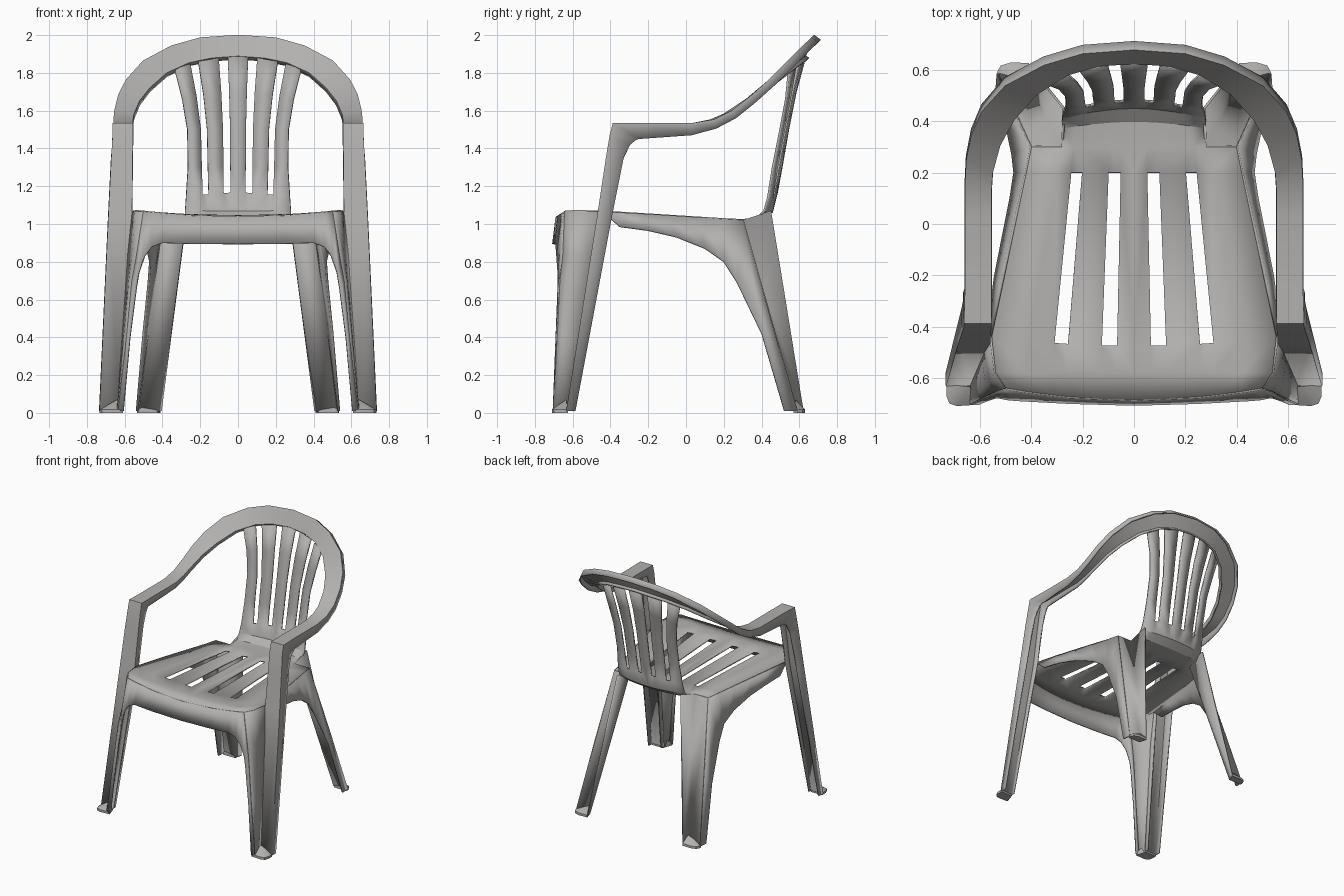
import bpy
import bmesh
import math
from mathutils import Vector

default_cube = bpy.data.objects.get("Cube")
if default_cube:
    bpy.data.objects.remove(default_cube, do_unlink=True)

# One moulded plastic for the whole chair
plastic = bpy.data.materials.new("warm grey plastic")
plastic.use_nodes = True
colour = (0.45, 0.44, 0.43, 1)
plastic.diffuse_color = colour
plastic.node_tree.nodes["Principled BSDF"].inputs["Base Color"].default_value = colour

WALL = 0.012


def finish(name, mesh_builder, wall=WALL):
    """Turn a half shell into a mirrored, smooth shaded part with wall thickness."""
    bmesh.ops.remove_doubles(mesh_builder, verts=mesh_builder.verts, dist=0.0005)
    bmesh.ops.recalc_face_normals(mesh_builder, faces=mesh_builder.faces)
    mesh = bpy.data.meshes.new(name)
    mesh_builder.to_mesh(mesh)
    mesh_builder.free()
    mesh.materials.append(plastic)
    part = bpy.data.objects.new(name, mesh)
    bpy.context.collection.objects.link(part)
    bpy.ops.object.select_all(action="DESELECT")
    part.select_set(True)
    bpy.context.view_layer.objects.active = part
    bpy.ops.object.shade_smooth_by_angle(angle=math.radians(32))
    mirror = part.modifiers.new("mirror", "MIRROR")
    mirror.merge_threshold = 0.002
    if wall:
        solid = part.modifiers.new("wall", "SOLIDIFY")
        solid.thickness = wall
        solid.offset = 0
    return part


def loft(name, chains, is_hole=lambda row, column: False):
    """Skin quads between neighbouring chains of points, leaving out holes."""
    builder = bmesh.new()
    grid = [[builder.verts.new(point) for point in chain] for chain in chains]
    for row, (near, far) in enumerate(zip(grid, grid[1:])):
        for column in range(len(near) - 1):
            if not is_hole(row, column):
                builder.faces.new((near[column], near[column + 1],
                                   far[column + 1], far[column]))
    for vert in [v for v in builder.verts if not v.link_faces]:
        builder.verts.remove(vert)
    return finish(name, builder)


def foot(name, apex, rim):
    """Low pyramid ramp that closes the bottom of a leg channel."""
    builder = bmesh.new()
    top = builder.verts.new(apex)
    upper = [builder.verts.new((x, y, 0.018)) for x, y in rim]
    lower = [builder.verts.new((x, y, 0)) for x, y in rim]
    for i in range(len(rim)):
        j = (i + 1) % len(rim)
        builder.faces.new((top, upper[i], upper[j]))
        builder.faces.new((upper[i], lower[i], lower[j], upper[j]))
    builder.faces.new(lower)
    return finish(name, builder, wall=0)


# Seat and backrest: one sheet, each row giving
# centre y, centre z, edge y, edge z, slot scale, inner half width, outer half width
sheet_rows = [
    (-.685, 1.035, -.64, 1.065, .068, .42, .50),
    (-.58, 1.04, -.58, 1.068, .067, .42, .54),
    (-.475, 1.042, -.44, 1.065, .066, .41, .555),
    (.2, 1.025, .2, 1.025, .052, .3, .42),
    (.3, 1.02, .3, 1.02, .05, .28, .4),
    (.4, 1.025, .375, 1.03, .045, .28, .28),
    (.455, 1.065, .415, 1.07, .042, .28, .28),
    (.48, 1.165, .435, 1.14, .04, .275, .275),
    (.505, 1.3, .46, 1.3, .041, .265, .265),
    (.54, 1.5, .5, 1.5, .042, .268, .268),
    (.58, 1.7, .53, 1.66, .047, .295, .295),
    (.63, 1.885, .545, 1.82, .054, .335, .335),
]
SEAT_SLOT_ROW, SEAT_END_ROW, BACK_SLOT_ROW = 2, 4, 7


def sheet_row(yc, zc, ye, ze, slot, inner, outer):
    across = [0] + [slot * k for k in (1, 1.9, 3.9, 4.7)] + [inner, outer]
    bend = [(x / outer) ** 2 for x in across]
    return [(x, yc + (ye - yc) * t, zc + (ze - zc) * t) for x, t in zip(across, bend)]


def sheet_hole(row, column):
    slotted = row == SEAT_SLOT_ROW or row >= BACK_SLOT_ROW
    beside_back = row >= SEAT_END_ROW and column == 5
    return beside_back or (slotted and column in (1, 3))


loft("seat_and_backrest", [sheet_row(*row) for row in sheet_rows], sheet_hole)

# Arm band: inner edge, outer edge and rim offset (y, z), from foot to crown
band_rows = [
    ((.635, -.63, .01), (.73, -.63, .01), (.045, 0)),
    ((.565, -.465, 1.05), (.682, -.465, 1.05), (.075, 0)),
    ((.562, -.42, 1.35), (.667, -.42, 1.35), (.09, 0)),
    ((.56, -.4, 1.47), (.66, -.4, 1.47), (.105, -.05)),
    ((.56, -.385, 1.53), (.66, -.385, 1.53), (.12, -.085)),
    ((.56, -.25, 1.53), (.655, -.25, 1.53), (0, -.08)),
    ((.56, .03, 1.53), (.655, .03, 1.53), (0, -.06)),
    ((.56, .13, 1.55), (.655, .15, 1.55), (.01, -.045)),
    ((.555, .2, 1.58), (.65, .25, 1.6), (.015, -.04)),
    ((.525, .31, 1.65), (.63, .35, 1.68), (.02, -.035)),
    ((.47, .41, 1.72), (.59, .44, 1.76), (.025, -.03)),
    ((.38, .51, 1.8), (.5, .54, 1.86), (.03, -.03)),
    ((.26, .585, 1.855), (.35, .62, 1.94), (.03, -.025)),
    ((.14, .62, 1.88), (.2, .665, 1.982), (.03, -.025)),
    ((0, .63, 1.89), (0, .68, 1.996), (.03, -.025)),
]


def band_section(inner, outer, rim):
    inner, outer, drop = Vector(inner), Vector(outer), Vector((0, *rim))
    return [inner + drop * 0.6, inner, outer, outer + drop]


loft("arm_band_and_front_leg", [band_section(*row) for row in band_rows])

# Front apron flowing down into the inner wall of the front leg
apron_top = [(0, -.685, 1.035), (.25, -.674, 1.043), (.4, -.656, 1.055), (.46, -.648, 1.061),
             (.5, -.64, 1.065), (.535, -.65, .83), (.56, -.665, .7), (.59, -.68, .4),
             (.635, -.7, .01)]
apron_bottom = [(0, -.703, .893), (.25, -.696, .895), (.4, -.688, .9), (.455, -.685, .88),
                (.495, -.682, .83), (.525, -.675, .74), (.537, -.675, .66), (.57, -.685, .4),
                (.605, -.7, .01)]
loft("front_apron", [apron_top, apron_bottom])

# Outer wall of the front leg, rounding the seat corner to meet the arm band
wall_bend = [(.54, -.58, 1.068), (.557, -.61, .83), (.573, -.63, .7), (.6, -.655, .4),
             (.637, -.69, .01)]
wall_back = [(.558, -.44, 1.065), (.58, -.5, .83), (.588, -.52, .7), (.609, -.567, .4),
             (.635, -.63, .01)]
loft("front_leg_wall", [apron_top[4:], wall_bend, wall_back])

# Side apron sweeping back into the rear leg
side_top = [(.557, -.44, 1.064), (.52, -.25, 1.054), (.487, -.1, 1.045), (.45, .07, 1.034),
            (.42, .2, 1.025), (.4, .3, 1.02), (.47, .447, .5), (.53, .585, .01)]
side_bottom = [(.56, -.35, .985), (.54, -.2, .965), (.51, -.05, .93), (.48, .1, .87),
               (.465, .2, .8), (.473, .27, .69), (.5, .4, .42), (.535, .52, .01)]
loft("side_apron", [side_top, side_bottom])

# Rear leg: recessed V channel open to the outer back corner
channel_top = [(.4, .3, 1.02), (.28, .3, 1.02), (.272, .45, 1.07)]
channel_foot = [(.53, .585, .01), (.425, .575, .01), (.41, .622, .01)]
loft("rear_leg_channel", [channel_top, channel_foot])

# Feet
foot("front_foot", (.64, -.635, .07),
     [(.61, -.705), (.69, -.71), (.72, -.7), (.732, -.67), (.732, -.625), (.635, -.625)])
foot("rear_foot", (.425, .58, .07),
     [(.41, .628), (.48, .63), (.52, .618), (.535, .59), (.53, .57), (.425, .57)])
